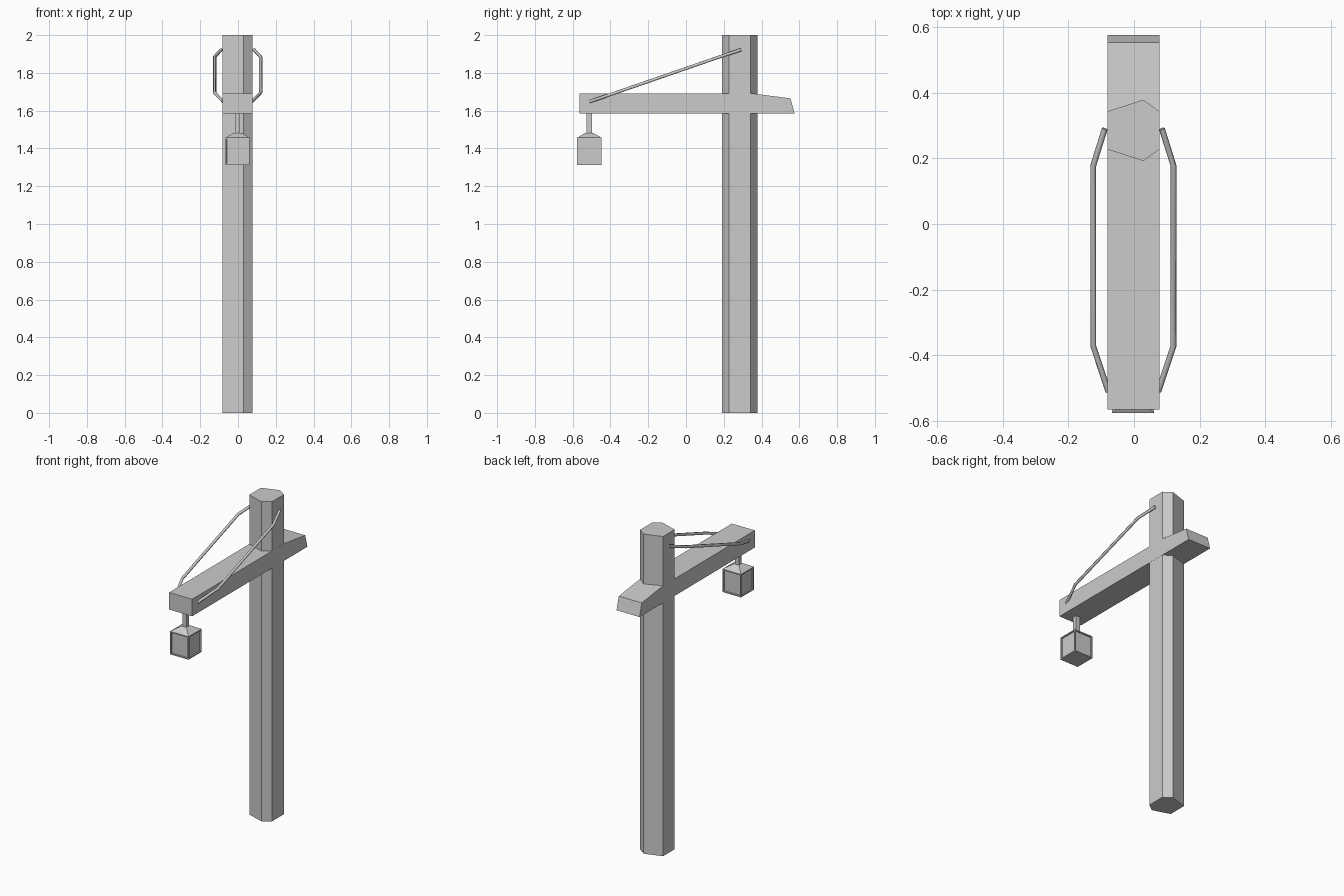
import bpy, bmesh, math
from mathutils import Vector

old = bpy.data.objects.get("Cube")
if old:
    bpy.data.objects.remove(old, do_unlink=True)

grey = bpy.data.materials.new("plain_grey")
grey.use_nodes = True
GREY = (0.6, 0.6, 0.6, 1)
grey.diffuse_color = GREY
grey.node_tree.nodes["Principled BSDF"].inputs["Base Color"].default_value = GREY

POLE_Y = 0.285
LAMP = Vector((-0.003, -0.512, 0))


def finish(name, bm):
    """Turn a bmesh into a named grey object."""
    bmesh.ops.recalc_face_normals(bm, faces=bm.faces)
    mesh = bpy.data.meshes.new(name)
    bm.to_mesh(mesh)
    bm.free()
    mesh.materials.append(grey)
    obj = bpy.data.objects.new(name, mesh)
    bpy.context.collection.objects.link(obj)
    return obj


def box(bm, centre, half, z0, z1, top_half=None):
    """Square block, optionally tapering towards its top."""
    top_half = half if top_half is None else top_half
    bmesh.ops.create_cube(bm, size=2)
    for v in bm.verts:
        h = top_half if v.co.z > 0 else half
        v.co = (centre.x + v.co.x * h, centre.y + v.co.y * h,
                z1 if v.co.z > 0 else z0)


def smooth(obj, angle):
    bpy.ops.object.select_all(action="DESELECT")
    obj.select_set(True)
    bpy.context.view_layer.objects.active = obj
    bpy.ops.object.shade_smooth_by_angle(angle=math.radians(angle))


# Ten-sided pole
bm = bmesh.new()
bmesh.ops.create_cone(bm, cap_ends=True, segments=10, radius1=0.098, radius2=0.098, depth=2)
# Put corners on the left and right, flats on the front and back
for v in bm.verts:
    a = round(math.degrees(math.atan2(v.co.y, v.co.x)) / 36) * math.radians(36)
    v.co = (0.098 * math.cos(a) - 0.002, 0.098 * math.sin(a) + POLE_Y, v.co.z + 1)
smooth(finish("pole", bm), 40)

# Cross beam with a sloped tail, extruded from its side profile
bm = bmesh.new()
profile = [(-0.565, 1.585), (0.575, 1.585), (0.553, 1.665), (0.345, 1.692), (-0.565, 1.692)]
face = bm.faces.new([bm.verts.new((-0.081, y, z)) for y, z in profile])
side = bmesh.ops.extrude_face_region(bm, geom=[face])
bmesh.ops.translate(bm, vec=(0.159, 0, 0),
                    verts=[g for g in side["geom"] if isinstance(g, bmesh.types.BMVert)])
finish("cross_beam", bm)

# Bent stay rods on both sides
for label, s in (("left", 1), ("right", -1)):
    curve = bpy.data.curves.new(label + "_stay_rod", "CURVE")
    curve.dimensions = "3D"
    curve.bevel_depth = 0.009
    curve.bevel_resolution = 1
    spline = curve.splines.new("POLY")
    path = [(0.087, 0.29, 1.922), (0.122, 0.178, 1.885),
            (0.122, -0.372, 1.695), (0.076, -0.51, 1.648)]
    spline.points.add(len(path) - 1)
    for p, (x, y, z) in zip(spline.points, path):
        p.co = (s * x - 0.002, y, z, 1)
    curve.materials.append(grey)
    rod = bpy.data.objects.new(label + "_stay_rod", curve)
    bpy.context.collection.objects.link(rod)
    bpy.ops.object.select_all(action="DESELECT")
    rod.select_set(True)
    bpy.context.view_layer.objects.active = rod
    bpy.ops.object.convert(target="MESH")

# Lantern hanger, roof and body with recessed panes
bm = bmesh.new()
box(bm, LAMP, 0.014, 1.475, 1.59)
finish("lantern_hanger", bm)

bm = bmesh.new()
box(bm, LAMP, 0.064, 1.457, 1.483, 0.02)
finish("lantern_roof", bm)

bm = bmesh.new()
box(bm, LAMP, 0.064, 1.313, 1.457)
bmesh.ops.recalc_face_normals(bm, faces=bm.faces)
panes = [f for f in bm.faces if abs(f.normal.z) < 0.5]
bmesh.ops.inset_individual(bm, faces=panes, thickness=0.01)
bmesh.ops.inset_individual(bm, faces=panes, thickness=0.001, depth=-0.007)
finish("lantern_body", bm)
